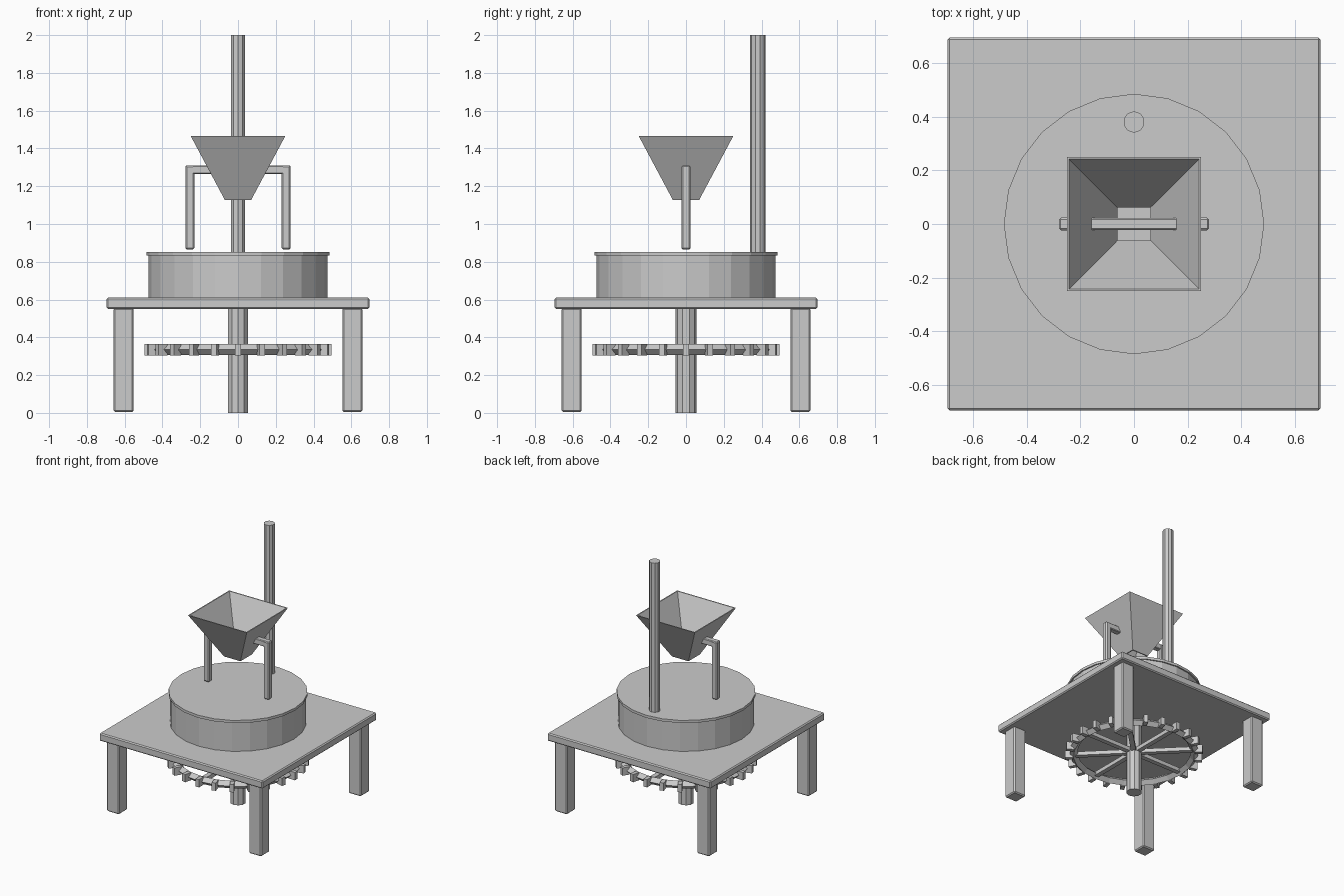
import bpy, bmesh
from math import pi, sin, cos
from mathutils import Matrix, Vector

if "Cube" in bpy.data.objects:
    bpy.data.objects.remove(bpy.data.objects["Cube"])


def finish(name, bm):
    bmesh.ops.recalc_face_normals(bm, faces=bm.faces)
    me = bpy.data.meshes.new(name)
    bm.to_mesh(me)
    bm.free()
    ob = bpy.data.objects.new(name, me)
    bpy.context.collection.objects.link(ob)
    return ob


def add_box(bm, lo, hi, rot=0.0):
    lo, hi = Vector(lo), Vector(hi)
    size = hi - lo
    m = (Matrix.Rotation(rot, 4, 'Z') @ Matrix.Translation((lo + hi) / 2)
         @ Matrix.Diagonal((*size, 1)))
    bmesh.ops.create_cube(bm, size=1, matrix=m)


def box(name, lo, hi, bevel=0.0):
    bm = bmesh.new()
    add_box(bm, lo, hi)
    ob = finish(name, bm)
    if bevel:
        mod = ob.modifiers.new("bevel", 'BEVEL')
        mod.width = bevel
        mod.segments = 1
    return ob


def cylinder(name, r, z0, z1, sides, x=0, y=0):
    bpy.ops.mesh.primitive_cylinder_add(vertices=sides, radius=r, depth=z1 - z0,
                                        location=(x, y, (z0 + z1) / 2))
    bpy.context.object.name = name


# Table top and four legs
box("table_top", (-0.695, -0.695, 0.55), (0.695, 0.695, 0.61), 0.008)
for sx in (-1, 1):
    for sy in (-1, 1):
        cx, cy = 0.605 * sx, 0.605 * sy
        box("table_leg", (cx - 0.053, cy - 0.053, 0.005),
            (cx + 0.053, cy + 0.053, 0.555), 0.008)

# Millstone drum with its lid, the drive shaft and the tall post
cylinder("drum", 0.475, 0.605, 0.84, 24)
cylinder("drum_lid", 0.485, 0.833, 0.853, 24)
cylinder("drive_shaft", 0.056, 0.0, 0.605, 10)
cylinder("tall_post", 0.04, 0.845, 2.0, 10, y=0.38)

# Gear rim: diamond section swept around the shaft
ZG = 0.335
bpy.ops.mesh.primitive_torus_add(major_radius=0.435, minor_radius=0.029,
                                 major_segments=24, minor_segments=4,
                                 location=(0, 0, ZG))
bpy.context.object.name = "gear_rim"

# Gear teeth and spokes
bm = bmesh.new()
for i in range(24):
    add_box(bm, (0.44, -0.015, ZG - 0.03), (0.495, 0.015, ZG + 0.03), i * pi / 12)
finish("gear_teeth", bm)
bm = bmesh.new()
for i in range(4):
    add_box(bm, (-0.43, -0.018, ZG - 0.015), (0.43, 0.018, ZG + 0.015), i * pi / 4)
finish("gear_spokes", bm)

# Open square hopper: outer and inner square loops joined into a thin shell
bm = bmesh.new()
loops = []
for h, z in ((0.25, 1.465), (0.07, 1.128), (0.062, 1.128), (0.242, 1.465)):
    loops.append([bm.verts.new((h * sx, h * sy, z))
                  for sx, sy in ((-1, -1), (1, -1), (1, 1), (-1, 1))])
for a, b in zip(loops, loops[1:] + loops[:1]):
    for i in range(4):
        j = (i + 1) % 4
        bm.faces.new((a[i], a[j], b[j], b[i]))
finish("hopper", bm)

# Frame carrying the hopper
box("hopper_crossbar", (-0.278, -0.022, 1.265), (0.278, 0.022, 1.31), 0.005)
for s in (-1, 1):
    box("hopper_support", (s * 0.255 - 0.024, -0.024, 0.865),
        (s * 0.255 + 0.024, 0.024, 1.31), 0.008)
